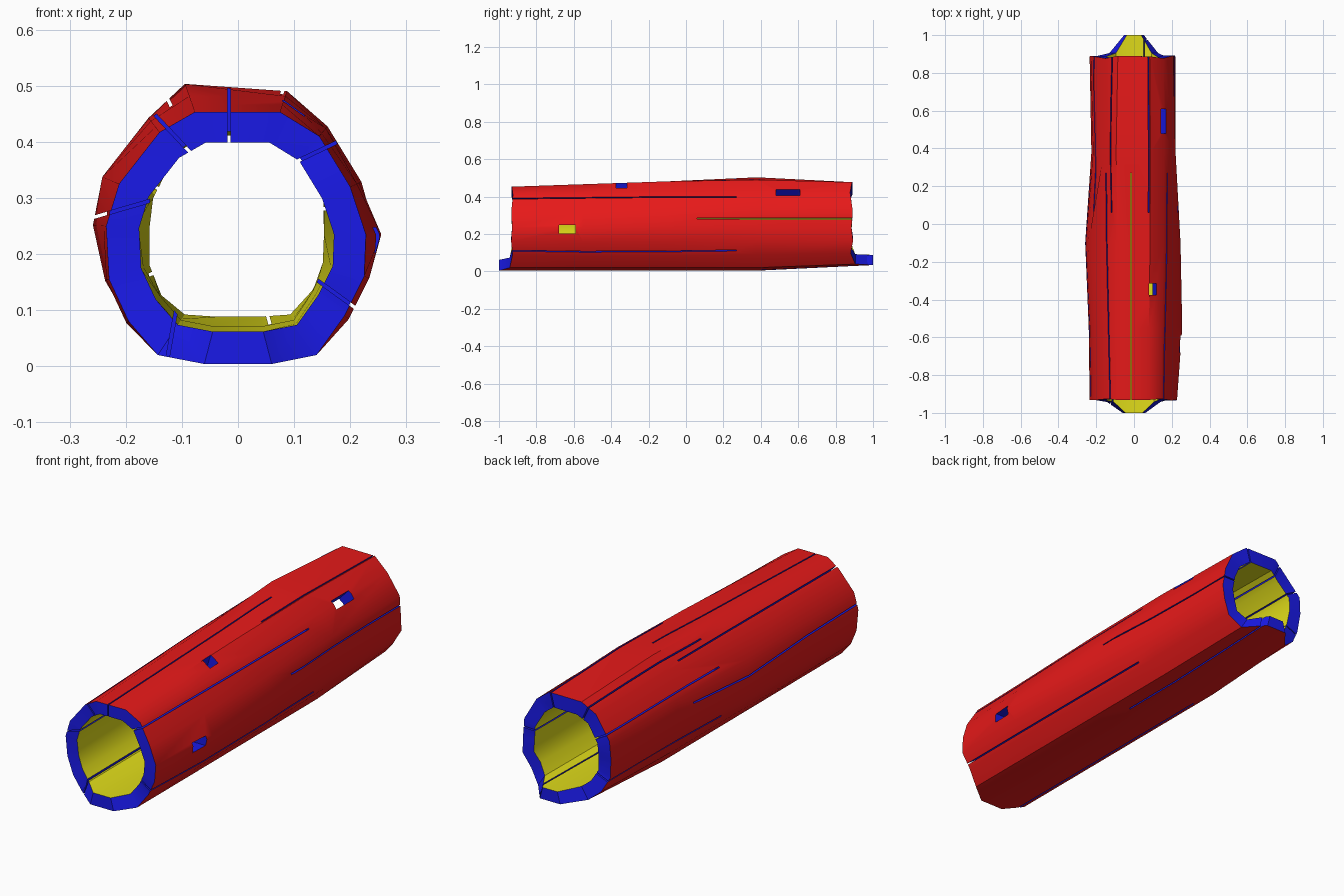
import bpy, bmesh, math
from mathutils import Vector, Matrix

if "Cube" in bpy.data.objects:
    bpy.data.objects.remove(bpy.data.objects["Cube"])


def material(name, color):
    m = bpy.data.materials.new(name)
    m.diffuse_color = color
    m.use_nodes = True
    m.node_tree.nodes["Principled BSDF"].inputs["Base Color"].default_value = m.diffuse_color
    return m


MATS = [material("bark", (0.8, 0.01, 0.01, 1)),
        material("cut_wood", (0.01, 0.01, 0.8, 1)),
        material("inner_wood", (0.75, 0.72, 0.01, 1))]


def make_object(name, bm):
    bmesh.ops.recalc_face_normals(bm, faces=bm.faces)
    me = bpy.data.meshes.new(name)
    bm.to_mesh(me)
    bm.free()
    for m in MATS:
        me.materials.append(m)
    ob = bpy.data.objects.new(name, me)
    bpy.context.collection.objects.link(ob)
    return ob


# Cross-section at the front end, and how it swells along the trunk
CX, CZ = 0.0, 0.235
BASE = [(.228, .235), (.2, .32), (.145, .41), (.075, .453), (-.077, .453), (-.14, .417),
        (-.212, .325), (-.235, .25), (-.23, .155), (-.195, .08), (-.143, .02),
        (-.06, .004), (.06, .004), (.14, .02), (.19, .09), (.225, .16)]
RINGS = [
    (-.93, .75, [1] * 16),
    (-.55, .74, [1.12, 1.06, 1.03, 1.06, 1.06, 1.05, 1.04, 1.02, 1.02, 1.02, 1, 1, 1, 1, 1.04, 1.04]),
    (-.10, .71, [1.08, 1.08, 1.08, 1.13, 1.13, 1.11, 1.14, 1.1, 1.03, 1, 1, 1, 1, 1, 1.03, 1.03]),
    (.38, .70, [.96, 1.1, 1.1, 1.17, 1.23, 1.14, 1.02, .96, .98, 1, 1, 1, 1, 1, 1, .96]),
    (.885, .73, [.96, 1.04, 1.07, 1.11, 1.11, 1.08, 1.08, 1, .98, .96, .91, .87, .87, .91, .95, .96]),
]
N = len(BASE)

# Hollow trunk: outer and inner walls, joined by a rim at each end
bm = bmesh.new()
outer, inner = [], []
for r, (y, wall, mult) in enumerate(RINGS):
    o, i = [], []
    for k, (x, z) in enumerate(BASE):
        yy = y
        if r in (0, len(RINGS) - 1):
            lip = {10: .02, 11: .115, 12: .115, 13: .02}.get(k, .008 * math.sin(k * 2.2))
            yy = y + (lip if r else -lip * .61)
        dx, dz = (x - CX) * mult[k], (z - CZ) * mult[k]
        o.append(bm.verts.new((CX + dx, yy, CZ + dz)))
        i.append(bm.verts.new((CX + dx * wall, yy, CZ + dz * wall)))
    outer.append(o)
    inner.append(i)


def bridge(a, b, mat):
    for k in range(N):
        n = (k + 1) % N
        bm.faces.new((a[k], a[n], b[n], b[k])).material_index = mat


for a, b in zip(outer, outer[1:]):
    bridge(a, b, 0)
for a, b in zip(inner, inner[1:]):
    bridge(a, b, 2)
for e in (0, -1):
    bridge(outer[e], inner[e], 1)
log = make_object("hollow_log", bm)

# Cutter blocks: long cracks from both ends and three knot holes
cut = bmesh.new()


def block(center, out, size):
    """Box whose local x points outward and local y runs along the trunk."""
    out = Vector(out).normalized()
    along = Vector((0, 1, 0))
    rot = Matrix((out, along, out.cross(along))).transposed().to_4x4()
    bmesh.ops.create_cube(cut, size=1, matrix=Matrix.Translation(center) @ rot @ Matrix.Diagonal((*size, 1)))


def crack(p, q, y0, y1):
    p, q = Vector((p[0], 0, p[1])), Vector((q[0], 0, q[1]))
    c = (p + q) / 2
    block((c.x, (y0 + y1) / 2, c.z), p - q, ((p - q).length + .09, y1 - y0, .006))


for p, q in [((-.016, .49), (-.016, .385)), ((-.145, .445), (-.07, .365)),
             ((-.252, .267), (-.135, .301)), ((-.125, .018), (-.105, .13)),
             ((.205, .107), (.125, .165)), ((.178, .4), (.09, .358))]:
    crack(p, q, -1.1, .27)
for p, q in [((-.12, .465), (-.075, .37)), ((.078, .485), (.05, .38)),
             ((.23, .282), (.13, .28)), ((-.21, .355), (-.13, .31)),
             ((-.21, .14), (-.13, .175)), ((.075, .01), (.05, .1))]:
    crack(p, q, .06, 1.1)
for c, out, length, width in [((.215, -.635, .225), (1, 0, 0), .09, .045),
                              ((.09, -.345, .43), (.3, 0, 1), .06, .045),
                              ((.145, .545, .41), (.75, 0, .8), .13, .042)]:
    block(c, out, (.17, length, width))
for f in cut.faces:
    f.material_index = 1
cutter = make_object("crack_cutter", cut)
cutter.hide_render = True

mod = log.modifiers.new("cracks", 'BOOLEAN')
mod.operation = 'DIFFERENCE'
mod.solver = 'EXACT'
mod.object = cutter
bpy.context.view_layer.objects.active = log
log.select_set(True)
bpy.ops.object.modifier_apply(modifier=mod.name)
bpy.data.objects.remove(cutter)
bpy.ops.object.shade_smooth_by_angle(angle=math.radians(35))
